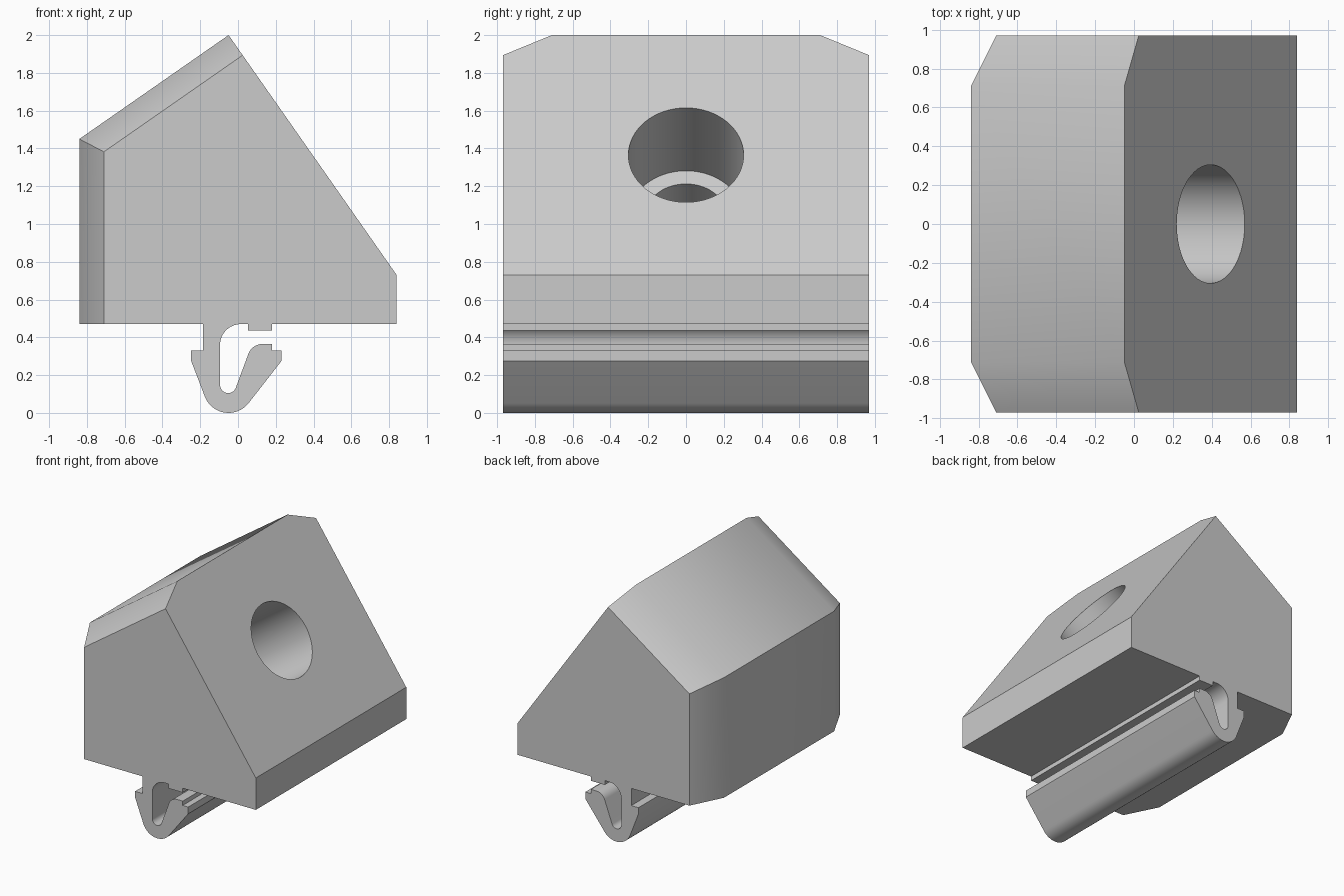
import bpy, bmesh, math
from mathutils import Vector

if "Cube" in bpy.data.objects:
    bpy.data.objects.remove(bpy.data.objects["Cube"], do_unlink=True)

HALF = 0.97      # half length along y
BASE = 0.47      # underside of the block

grey = bpy.data.materials.new("plain grey")
grey.use_nodes = True
colour = (0.6, 0.6, 0.6, 1)
grey.diffuse_color = colour
grey.node_tree.nodes["Principled BSDF"].inputs["Base Color"].default_value = colour


def arc(cx, cz, r, start, end, steps=16):
    """Points on a circular arc, angles in degrees."""
    angles = [math.radians(start + (end - start) * i / steps) for i in range(steps + 1)]
    return [(cx + r * math.cos(a), cz + r * math.sin(a)) for a in angles]


# Profile: wedge block with the snap clip and its small stop below
block = [(0.84, BASE), (0.84, 0.73), (-0.05, 2.0), (-0.84, 1.45), (-0.84, BASE)]
clip_outside = ([(-0.185, BASE), (-0.185, 0.33), (-0.25, 0.33), (-0.25, 0.28)]
                + arc(-0.05, 0.135, 0.135, 197, 322)
                + [(0.23, 0.275), (0.23, 0.33), (0.18, 0.33), (0.18, 0.365)])
clip_inside = (arc(0.13, 0.285, 0.08, 90, 160, 10)
               + arc(-0.052, 0.148, 0.043, -20, -180)
               + arc(0.015, 0.36, 0.11, 180, 90, 12))
stop = [(0.053, BASE), (0.053, 0.435), (0.18, 0.435), (0.18, BASE)]

bm = bmesh.new()
end_face = bm.faces.new([bm.verts.new((x, -HALF, z))
                         for x, z in block + clip_outside + clip_inside + stop])
side = bmesh.ops.extrude_face_region(bm, geom=[end_face])["geom"]
bmesh.ops.translate(bm, vec=(0, 2 * HALF, 0),
                    verts=[v for v in side if isinstance(v, bmesh.types.BMVert)])

# Chamfers on the ends of the upright back wall and the sloping top
for outward in (Vector((-1, 0, 0)), Vector((-0.55, 0, 0.79)).normalized()):
    for s in (-1, 1):
        bmesh.ops.recalc_face_normals(bm, faces=bm.faces)
        cut = bmesh.ops.bisect_plane(
            bm, geom=bm.verts[:] + bm.edges[:] + bm.faces[:],
            plane_co=(-0.84, s * 0.71, 1.45),
            plane_no=outward * 2 + Vector((0, s, 0)), clear_outer=True)
        rim = [e for e in cut["geom_cut"] if isinstance(e, bmesh.types.BMEdge)]
        bmesh.ops.edgeloop_fill(bm, edges=rim)
bmesh.ops.recalc_face_normals(bm, faces=bm.faces)
mesh = bpy.data.meshes.new("clip_block")
bm.to_mesh(mesh)
bm.free()
body = bpy.data.objects.new("clip_block", mesh)
bpy.context.collection.objects.link(body)
mesh.materials.append(grey)

# Stepped bore, square to the sloping front
axis = Vector((1.27, 0, 0.89)).normalized()
mouth = Vector((0.395, 0, 1.365))


def drill(name, radius, top, depth):
    bpy.ops.mesh.primitive_cylinder_add(
        vertices=64, radius=radius, depth=depth + top,
        location=mouth + axis * (top - depth) / 2,
        rotation=axis.to_track_quat('Z', 'Y').to_euler())
    cutter = bpy.context.object
    cutter.name = name
    cutter.hide_render = True
    mod = body.modifiers.new(name, 'BOOLEAN')
    mod.operation = 'DIFFERENCE'
    mod.solver = 'EXACT'
    mod.object = cutter
    bpy.ops.object.select_all(action='DESELECT')
    bpy.context.view_layer.objects.active = body
    body.select_set(True)
    bpy.ops.object.modifier_apply(modifier=name)
    bpy.data.objects.remove(cutter, do_unlink=True)


drill("wide_bore", 0.305, 0.2, 0.58)
drill("narrow_bore", 0.22, -0.4, 1.0)

bpy.ops.object.shade_smooth_by_angle(angle=math.radians(30))
